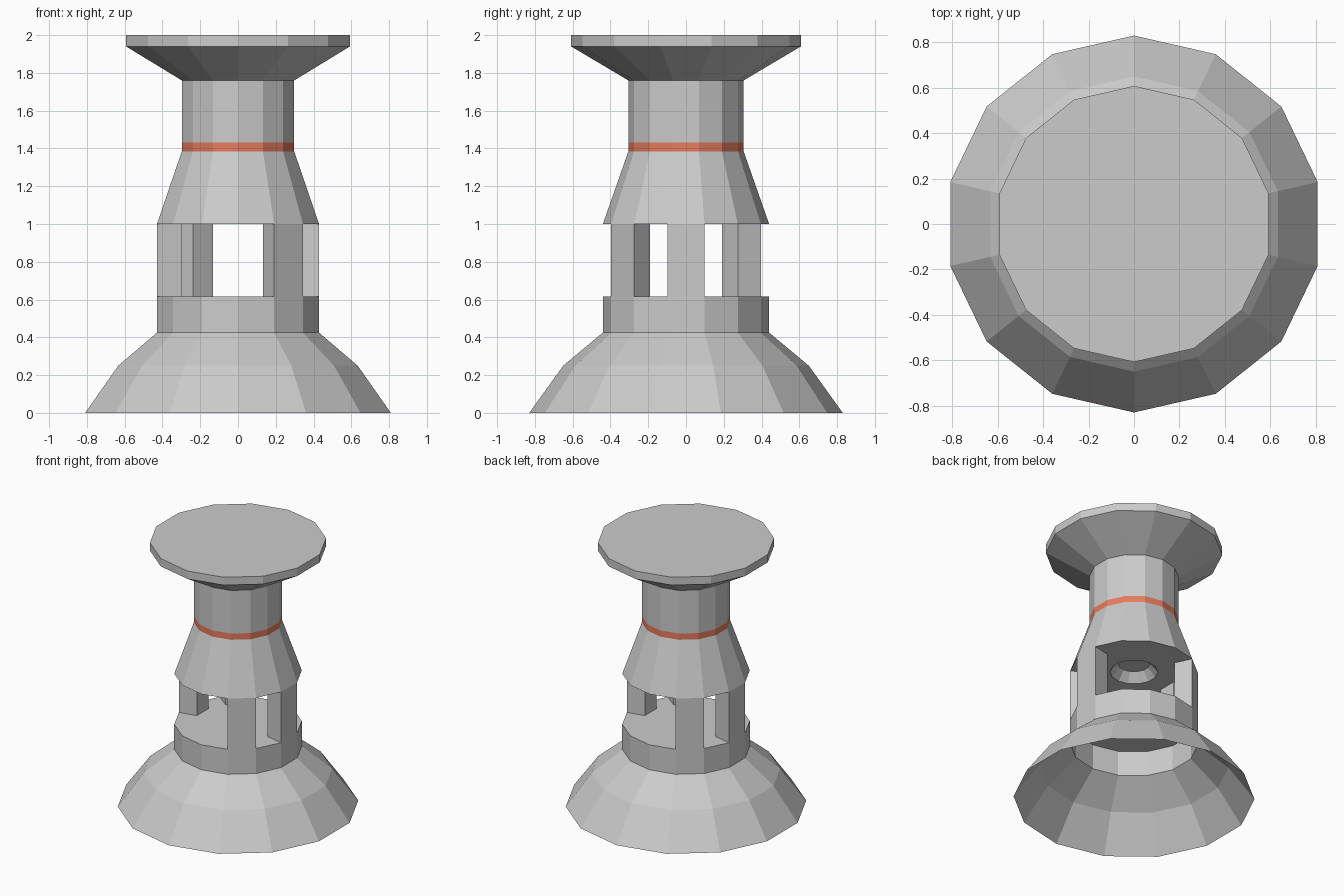
import bpy, bmesh, math

if "Cube" in bpy.data.objects:
    bpy.data.objects.remove(bpy.data.objects["Cube"])

N = 14
STEP = math.tau / N


def ring_point(r, z, k):
    a = (k - 0.5) * STEP          # face 0 is centred on +x
    return (r * math.cos(a), r * math.sin(a), z)


def finish(name, bm):
    mesh = bpy.data.meshes.new(name)
    bm.to_mesh(mesh)
    bm.free()
    ob = bpy.data.objects.new(name, mesh)
    bpy.context.collection.objects.link(ob)
    return ob


def lathe(name, profile, cap_start=False, cap_end=False):
    """Revolve (radius, z) points into a flat-faced 14-sided surface."""
    bm = bmesh.new()
    rings = [[bm.verts.new(ring_point(r, z, k)) for k in range(N)] for r, z in profile]
    for a, b in zip(rings, rings[1:]):
        for k in range(N):
            j = (k + 1) % N
            bm.faces.new((a[k], a[j], b[j], b[k]))
    if cap_start:
        bm.faces.new(rings[0][::-1])
    if cap_end:
        bm.faces.new(rings[-1])
    return finish(name, bm)


def pillar(name, k, r_in=0.305, r_out=0.44, z0=0.615, z1=1.0):
    """Upright wedge filling one of the 14 sides between floor and ceiling."""
    bm = bmesh.new()
    corners = ((r_in, k), (r_out, k), (r_out, k + 1), (r_in, k + 1))
    lo = [bm.verts.new(ring_point(r, z0, i)) for r, i in corners]
    hi = [bm.verts.new(ring_point(r, z1, i)) for r, i in corners]
    for i in range(4):
        j = (i + 1) % 4
        bm.faces.new((lo[i], lo[j], hi[j], hi[i]))
    return finish(name, bm)


# Flared base skirt, open underneath, closed by the chamber floor
lathe("flared_base", [(0.83, 0), (0.65, 0.25), (0.44, 0.425), (0.44, 0.615)], cap_end=True)

# Four pillars around the open chamber
for label, side in (("right", 0), ("back_left", 5), ("left", 7), ("front_right", 12)):
    pillar("pillar_" + label, side)

# Tapered neck with a recessed socket in its underside
lathe("tapered_neck", [(0.11, 1.065), (0.165, 1.0), (0.44, 1.0), (0.305, 1.385)], cap_start=True)

# Coloured band
band = lathe("colour_band", [(0.305, 1.385), (0.305, 1.432)])
mat = bpy.data.materials.new("band_red")
mat.diffuse_color = (0.8, 0.2, 0.11, 1)
mat.use_nodes = True
mat.node_tree.nodes["Principled BSDF"].inputs["Base Color"].default_value = mat.diffuse_color
band.data.materials.append(mat)

# Upper column and wide top plate
lathe("column_and_top", [(0.305, 1.432), (0.305, 1.76), (0.608, 1.94), (0.608, 2.0)], cap_end=True)
